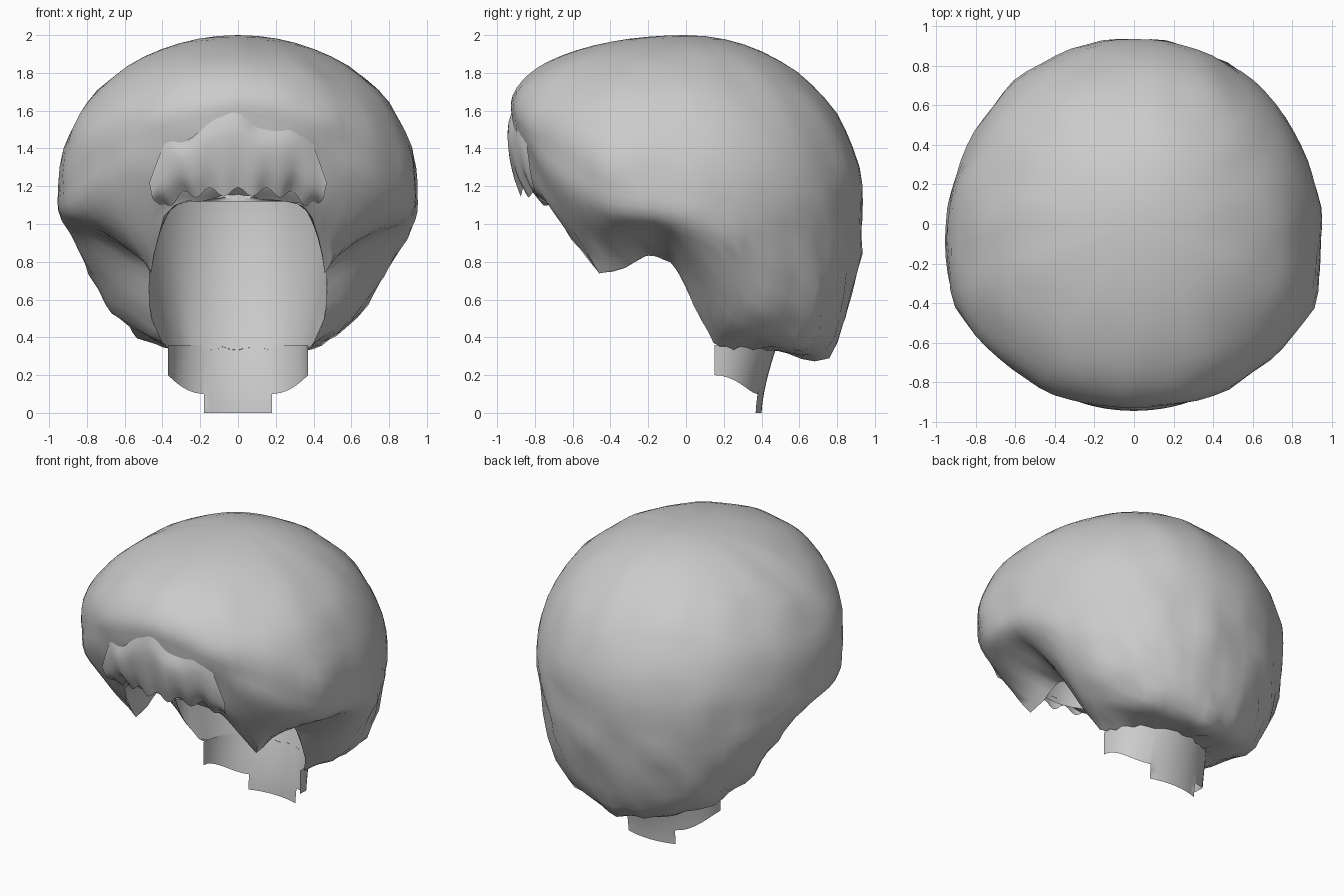
import bpy
import bmesh
import math
from mathutils import Vector, noise

cube = bpy.data.objects.get("Cube")
if cube:
    bpy.data.objects.remove(cube, do_unlink=True)

hair_grey = bpy.data.materials.new("hair_grey")
hair_grey.use_nodes = True
colour = (0.6, 0.6, 0.6, 1)
hair_grey.diffuse_color = colour
hair_grey.node_tree.nodes["Principled BSDF"].inputs["Base Color"].default_value = colour

# Hair outline by angle from the front:
# angle, widest radius, widest height, then radius and height of
# the rim, the underside and the lower edge
OUTLINE = [
    (0, .92, 1.64, .90, 1.48, .85, 1.25, .76, 1.15),
    (24, .95, 1.56, .92, 1.4, .86, 1.2, .80, 1.11),
    (31, .96, 1.52, .93, 1.35, .86, 1.14, .78, 1.03),
    (37, .96, 1.47, .94, 1.29, .84, 1.06, .72, .88),
    (45, .97, 1.42, .95, 1.22, .81, .95, .65, .74),
    (54, .98, 1.36, .96, 1.13, .78, .92, .57, .76),
    (66, 1.0, 1.27, .96, 1.06, .78, .95, .50, .84),
    (82, .95, 1.22, .93, 1.04, .75, .94, .47, .80),
    (98, .94, 1.2, .93, 1.0, .76, .76, .47, .52),
    (112, .93, 1.18, .90, .88, .72, .55, .42, .35),
    (145, .94, 1.15, .91, .75, .76, .37, .47, .34),
    (180, .94, 1.1, .91, .75, .74, .3, .47, .34),
]


def outline_at(angle):
    """Blend the outline rows on either side of an angle in degrees."""
    a = abs((angle + 180) % 360 - 180)
    for low, high in zip(OUTLINE, OUTLINE[1:]):
        if a <= high[0]:
            f = (a - low[0]) / (high[0] - low[0])
            return [p + (q - p) * f for p, q in zip(low, high)][1:]


def polar(angle, r, z):
    a = math.radians(angle)
    return Vector((r * math.sin(a), -r * math.cos(a), z))


def spline(points, t):
    """Smooth curve through points, t from 0 to 1."""
    pts = [2 * points[0] - points[1]] + points + [2 * points[-1] - points[-2]]
    s = t * (len(points) - 1)
    i = min(int(s), len(points) - 2)
    f = s - i
    p, q, r, w = pts[i:i + 4]
    return (q * 2 + (r - p) * f + (p * 2 - q * 5 + r * 4 - w) * f ** 2
            + (q * 3 - p - r * 3 + w) * f ** 3) / 2


def make_sheet(name, columns, closed=False):
    """Skin a list of vertex columns into one smooth sheet."""
    bm = bmesh.new()
    cols = [[bm.verts.new(p) for p in col] for col in columns]
    pairs = list(zip(cols, cols[1:])) + ([(cols[-1], cols[0])] if closed else [])
    for left, right in pairs:
        for k in range(len(left) - 1):
            bm.faces.new((left[k], left[k + 1], right[k + 1], right[k]))
    bmesh.ops.remove_doubles(bm, verts=bm.verts, dist=0.0005)
    mesh = bpy.data.meshes.new(name)
    bm.to_mesh(mesh)
    bm.free()
    mesh.materials.append(hair_grey)
    obj = bpy.data.objects.new(name, mesh)
    bpy.context.collection.objects.link(obj)
    bpy.ops.object.select_all(action="DESELECT")
    obj.select_set(True)
    bpy.context.view_layer.objects.active = obj
    bpy.ops.object.shade_smooth_by_angle(angle=math.radians(50))


def tousle(p):
    """Push a point in or out in locks, stronger low down at the back."""
    low_back = max(0, min(1, (1.2 - p.z) * 2)) * max(0, min(1, p.y * 2 + .3))
    out = Vector((p.x, p.y, (p.z - 1.2) * .5)).normalized()
    broad = .016 * min(1, (2 - p.z) * 3) * noise.noise(p * 5)
    fine = .035 * low_back * noise.noise(p * 8)
    return p + out * (broad + fine)


# Outer hair: dome above the widest line, tucked under below it
SIDES, DOME, TUCK = 72, 14, 12
columns = []
for j in range(SIDES):
    angle = j * 360 / SIDES
    R, zw, r1, z1, r2, z2, r3, z3 = outline_at(angle)
    col = []
    for k in range(DOME):
        a = k / DOME * math.pi / 2
        col.append(tousle(polar(angle, R * math.sin(a), zw + (2 - zw) * math.cos(a))))
    z3 += .03 * noise.noise(Vector((j * .7, 0, 3)))
    path = [polar(angle, *p) for p in ((R, zw), (r1, z1), (r2, z2), (r3, z3))]
    for k in range(TUCK + 1):
        p = spline(path, k / TUCK)
        col.append(tousle(p) if k < TUCK else p)
    columns.append(col)
make_sheet("outer_hair", columns, closed=True)

# Inner cap: skull-shaped lining that swells from the lower edge of the hair
SKULL_X, SKULL_FRONT, SKULL_BACK, SKULL_Z, SKULL_TOP = .52, .77, .64, 1.12, 1.6
columns = []
for j in range(SIDES):
    angle = j * 360 / SIDES
    a = math.radians(angle)
    length = SKULL_FRONT if math.cos(a) > 0 else SKULL_BACK
    skull = 1 / math.hypot(math.sin(a) / SKULL_X, math.cos(a) / length)
    r, z = outline_at(angle)[-2:]
    col = []
    for k in range(8):
        t = k / 8
        col.append(polar(angle, r + (skull - r) * math.sin(t * math.pi / 2),
                         z + (SKULL_Z - z) * t))
    for k in range(DOME + 1):
        t = k / DOME * math.pi / 2
        col.append(polar(angle, skull * math.cos(t),
                         SKULL_Z + (SKULL_TOP - SKULL_Z) * math.sin(t)))
    columns.append(col)
make_sheet("inner_cap", columns, closed=True)

# Fringe: swept lock over the brow with a scalloped top and ragged hem
TOP = [Vector((0, 0, z)) for z in
       (1.22, 1.44, 1.44, 1.53, 1.61, 1.63, 1.53, 1.51, 1.54, 1.46, 1.22)]
columns = []
STEPS = 36
for j in range(STEPS + 1):
    u = j / STEPS * 2 - 1
    angle = u * 30
    top = spline(TOP, j / STEPS).z
    hem = 1.17 + .025 * math.cos(u * 19) - .1 * u ** 4
    bulge = .02 * (1 - u ** 4)
    path = [polar(angle, r, z) for r, z in
            ((.91 + .03 * u * u, top),
             (.925 + bulge, top * .7 + hem * .3),
             (.9 + bulge, top * .3 + hem * .7),
             (.88 - .07 * u * u, hem))]
    columns.append([spline(path, k / 8) for k in range(9)])
make_sheet("fringe", columns)

# Nape: curved strip at the back of the neck, stepped at its lower edge
columns = []
NOTCH = .18
notch_turn = math.asin(NOTCH / .37)
turns = [-math.pi / 2 + k * math.pi / 24 for k in range(25)]
turns += [s * (notch_turn + d) for s in (-1, 1) for d in (-.002, .002)]
for turn in sorted(turns):
    x = .37 * math.sin(turn)
    side = (abs(x) - NOTCH) / (.37 - NOTCH)
    bottom = 0 if side < 0 else .1 + .1 * side ** 2
    col = []
    for k in range(8):
        z = .36 + (bottom - .36) * k / 7
        depth = .25 + .08 * (z / .35) ** 1.5
        col.append(Vector((x, .15 + depth * math.cos(turn), z)))
    columns.append(col)
make_sheet("nape", columns)
